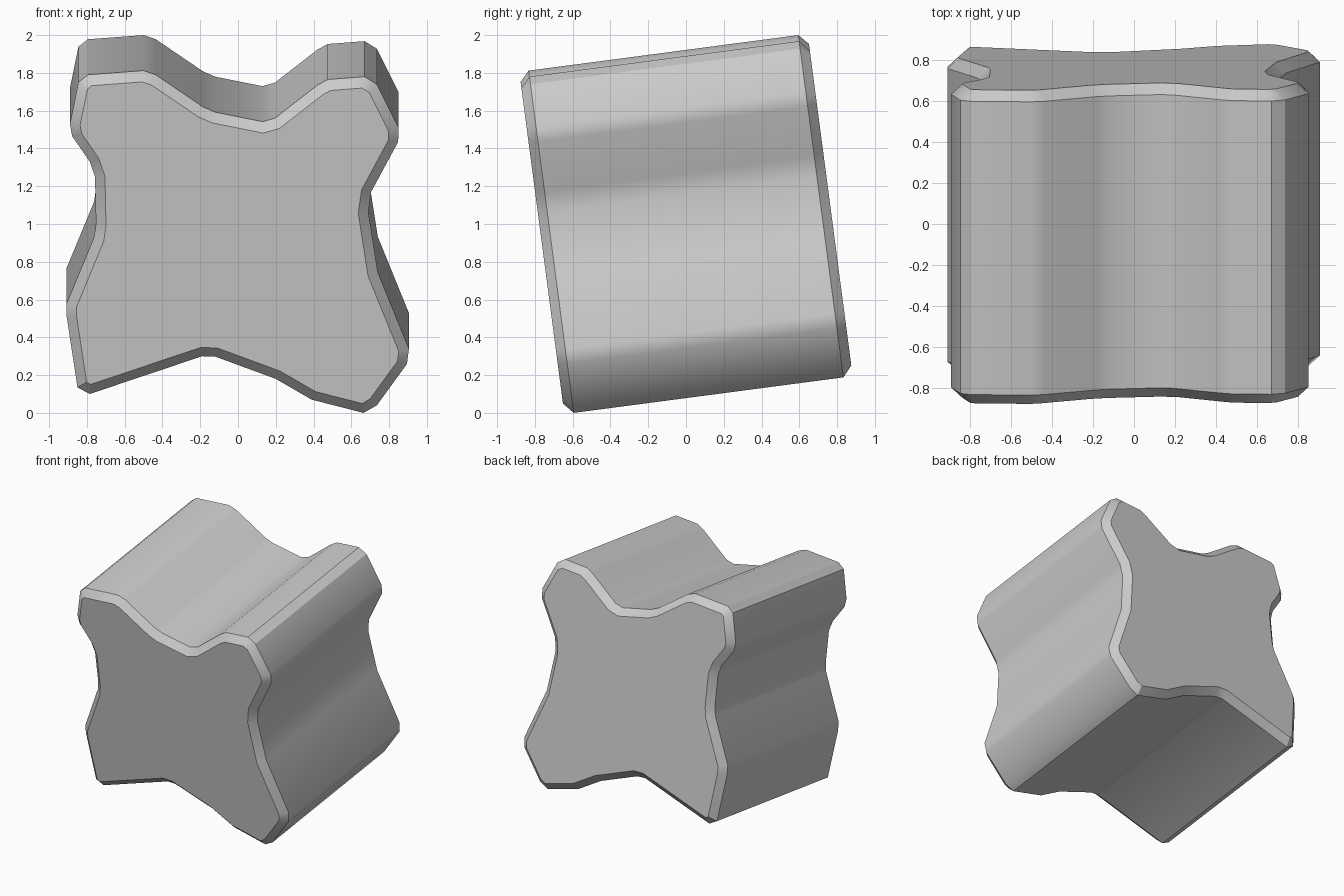
import bpy, bmesh, math
from mathutils import Vector, Matrix

if "Cube" in bpy.data.objects:
    bpy.data.objects.remove(bpy.data.objects["Cube"])

TILT = math.radians(7.5)
HALF, CAP = 0.72, 0.77     # where the side wall ends, where the flat cap sits
INSET = 0.053              # rim chamfer width

# Four-armed cross-section, anticlockwise from the lower left (x, height at the front rim)
outline = [
    (-.85, .135), (-.785, .10), (-.19, .30), (-.12, .298), (.20, .18), (.39, .07),
    (.665, .0), (.735, .04), (.895, .26), (.905, .34), (.74, .745), (.69, 1.065),
    (.705, 1.17), (.848, 1.435), (.85, 1.51), (.735, 1.74), (.67, 1.78), (.475, 1.765),
    (.42, 1.735), (.195, 1.56), (.13, 1.542), (-.12, 1.592), (-.185, 1.62),
    (-.435, 1.79), (-.50, 1.812), (-.795, 1.79), (-.845, 1.75), (-.89, 1.53),
    (-.878, 1.465), (-.785, 1.33), (-.757, 1.25), (-.752, 1.0), (-.762, .93),
    (-.907, .58), (-.907, .51)]
drop = 1 - HALF * math.sin(TILT)
profile = [Vector((x, (z - drop) / math.cos(TILT))) for x, z in outline]


def inset(points, d):
    """Mitred inward offset of an anticlockwise loop."""
    out = []
    for i, p in enumerate(points):
        a = (p - points[i - 1]).normalized()
        b = (points[(i + 1) % len(points)] - p).normalized()
        n1, n2 = Vector((-a.y, a.x)), Vector((-b.y, b.x))
        out.append(p + (n1 + n2) * d / (1 + n1.dot(n2)))
    return out


# Loft cap, rim, wall, rim, cap along y
inner = inset(profile, INSET)
bm = bmesh.new()
rings = [[bm.verts.new((p.x, y, p.y)) for p in loop]
         for loop, y in ((inner, -CAP), (profile, -HALF), (profile, HALF), (inner, CAP))]
n = len(profile)
for r0, r1 in zip(rings, rings[1:]):
    for i in range(n):
        j = (i + 1) % n
        bm.faces.new((r0[i], r0[j], r1[j], r1[i]))
bm.faces.new(rings[0])
bm.faces.new(rings[-1])
bmesh.ops.recalc_face_normals(bm, faces=bm.faces)

# Tilt the block onto its lower front edge
bm.transform(Matrix.Translation((0, 0, 1)) @ Matrix.Rotation(TILT, 4, 'X'))
mesh = bpy.data.meshes.new("stone_block")
bm.to_mesh(mesh)
bm.free()
block = bpy.data.objects.new("stone_block", mesh)
bpy.context.collection.objects.link(block)
bpy.context.view_layer.objects.active = block
block.select_set(True)
bpy.ops.object.shade_smooth_by_angle(angle=math.radians(30))
